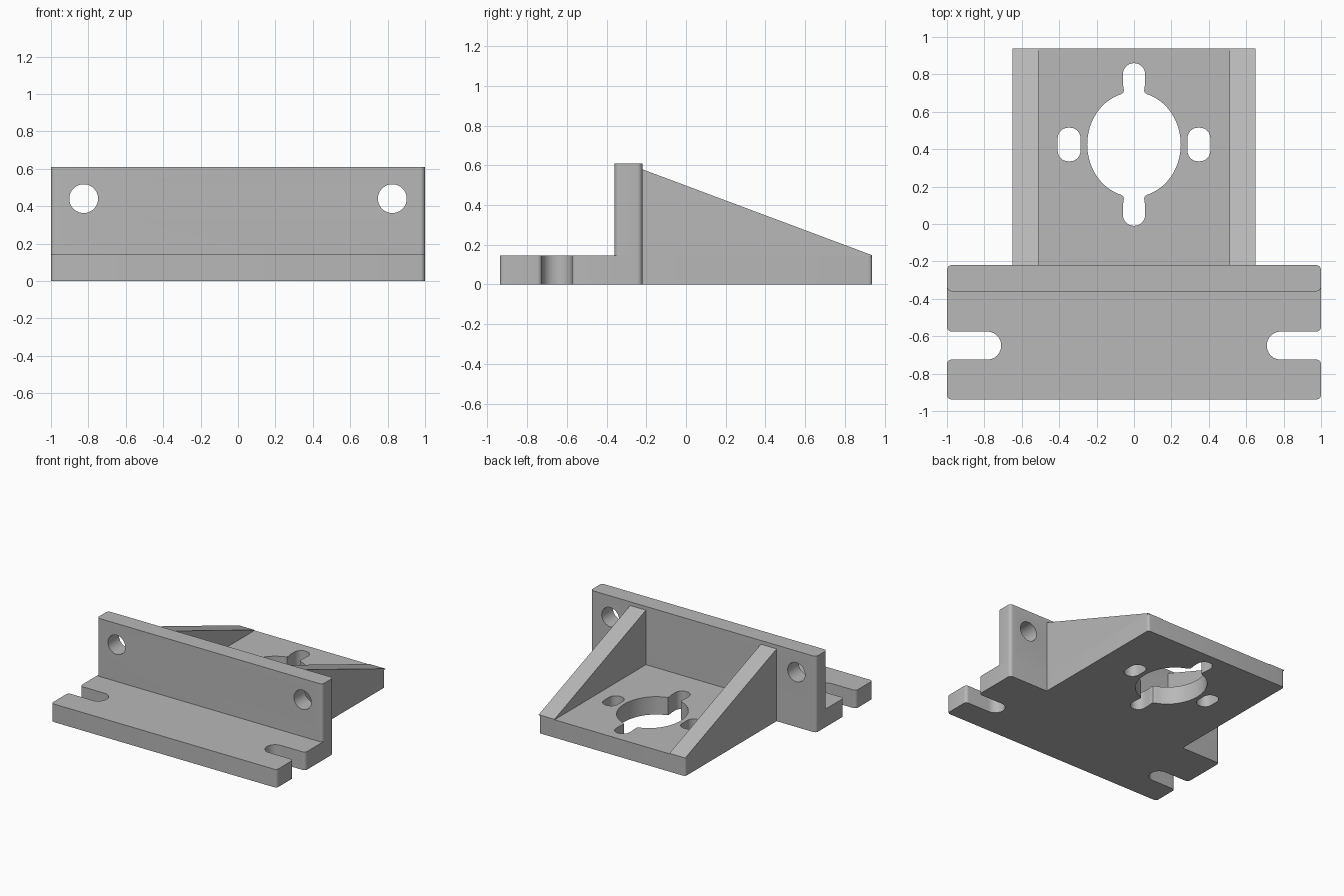
import bpy, bmesh, math
from mathutils import Vector, Matrix

if "Cube" in bpy.data.objects:
    bpy.data.objects.remove(bpy.data.objects["Cube"])

grey = bpy.data.materials.new("grey")
grey.use_nodes = True
COLOUR = (0.48, 0.48, 0.48, 1)
grey.diffuse_color = COLOUR
grey.node_tree.nodes["Principled BSDF"].inputs["Base Color"].default_value = COLOUR

FLANGE_TOP, PLATE_TOP, WALL_TOP = 0.145, 0.143, 0.61
WALL_FRONT, WALL_BACK, BACK, FRONT = -0.36, -0.22, 0.938, -0.938
HOLE_Y = 0.425


def arc(cx, cy, rx, ry, start, end, steps):
    """Points on an elliptical arc, angles in degrees."""
    angles = [math.radians(start + (end - start) * i / steps) for i in range(steps + 1)]
    return [(cx + rx * math.cos(a), cy + ry * math.sin(a)) for a in angles]


def rounded(corners, steps=6):
    """Outline from (x, y, radius) corners, with square turns filleted."""
    out = []
    for i, (x, y, r) in enumerate(corners):
        p = Vector((x, y))
        if not r:
            out.append((x, y))
            continue
        a = (Vector(corners[i - 1][:2]) - p).normalized() * r
        b = (Vector(corners[(i + 1) % len(corners)][:2]) - p).normalized() * r
        for k in range(steps + 1):
            t = math.pi / 2 * k / steps
            out.append(tuple(p + a * (1 - math.sin(t)) + b * (1 - math.cos(t))))
    return out


def slab(name, loops, low, high, matrix=None):
    """Extrude an outline with optional holes between two heights."""
    bm = bmesh.new()
    edges = []
    for loop in loops:
        vs = [bm.verts.new((x, y, low)) for x, y in loop]
        edges += [bm.edges.new((v, vs[i - 1])) for i, v in enumerate(vs)]
    if len(loops) == 1:
        bm.faces.new(vs)
    else:
        bmesh.ops.triangle_fill(bm, edges=edges, use_beauty=True)
    new = bmesh.ops.extrude_face_region(bm, geom=bm.faces[:])["geom"]
    bmesh.ops.translate(bm, vec=(0, 0, high - low),
                        verts=[g for g in new if isinstance(g, bmesh.types.BMVert)])
    if matrix:
        bm.transform(matrix)
    bmesh.ops.recalc_face_normals(bm, faces=bm.faces[:])
    mesh = bpy.data.meshes.new(name)
    bm.to_mesh(mesh)
    bm.free()
    mesh.materials.append(grey)
    ob = bpy.data.objects.new(name, mesh)
    bpy.context.collection.objects.link(ob)
    return ob


def select(ob):
    bpy.ops.object.select_all(action="DESELECT")
    ob.select_set(True)
    bpy.context.view_layer.objects.active = ob


# Mounting flange with an open slot at each end
C = 0.025
right_side = [(1, FRONT, C), (1, -0.725, C), (0.71, -0.725, 0.074),
              (0.71, -0.575, 0.074), (1, -0.575, C), (1, WALL_BACK, C)]
left_side = [(-x, y, r) for x, y, r in reversed(right_side)]
flange = slab("mounting_flange", [rounded(right_side + left_side)], 0, FLANGE_TOP)

# Upright wall with two bolt holes
wall_plan = rounded([(1, WALL_FRONT, C), (1, WALL_BACK, C),
                     (-1, WALL_BACK, C), (-1, WALL_FRONT, C)])
wall = slab("upright_wall", [wall_plan], FLANGE_TOP, WALL_TOP)
for side in (-1, 1):
    cutter = slab("bolt_hole_cutter", [arc(0, 0, 0.077, 0.077, 0, 352.5, 47)], -0.5, 0.5,
                  Matrix.Translation((side * 0.825, -0.29, 0.44)) @ Matrix.Rotation(math.pi / 2, 4, "X"))
    cutter.hide_render = True
    mod = wall.modifiers.new("bolt_hole", "BOOLEAN")
    mod.operation, mod.solver, mod.object = "DIFFERENCE", "EXACT", cutter
    select(wall)
    bpy.ops.object.modifier_apply(modifier=mod.name)
    bpy.data.objects.remove(cutter)

# Large opening with keyhole slots: one quarter, mirrored around
quarter = arc(0, 0, 0.25, 0.28, 0, 74, 16)
quarter += [(0.058, 0.277), (0.054, 0.29), (0.06, 0.33)]
quarter += arc(0, 0.375, 0.06, 0.06, 0, 90, 8)
half = quarter + [(-x, y) for x, y in reversed(quarter[:-1])]
opening = half + [(x, -y) for x, y in reversed(half[1:-1])]
opening = [(x, y + HOLE_Y) for x, y in opening]


def small_slot(cx):
    w, h, r = 0.061, 0.09, 0.056
    return rounded([(cx + sx * w, HOLE_Y + sy * h, r)
                    for sx, sy in ((-1, -1), (1, -1), (1, 1), (-1, 1))])


# Rear plate
plate_outline = rounded([(-0.65, WALL_BACK, 0), (0.65, WALL_BACK, 0),
                         (0.65, BACK, 0.02), (-0.65, BACK, 0.02)])
plate = slab("rear_plate", [plate_outline, opening, small_slot(-0.347), small_slot(0.347)],
             0, PLATE_TOP)

# Sloping side gussets, profile in y and z
profile = [(WALL_BACK, PLATE_TOP), (BACK, PLATE_TOP), (BACK, 0.147), (WALL_BACK, 0.58)]
yz_to_world = Matrix(((0, 0, 1, 0), (1, 0, 0, 0), (0, 1, 0, 0), (0, 0, 0, 1)))
gussets = [slab("left_gusset", [profile], 0.51, 0.65, yz_to_world),
           slab("right_gusset", [profile], -0.65, -0.51, yz_to_world)]

for ob in [flange, wall, plate] + gussets:
    select(ob)
    bpy.ops.object.shade_smooth_by_angle(angle=math.radians(30))
